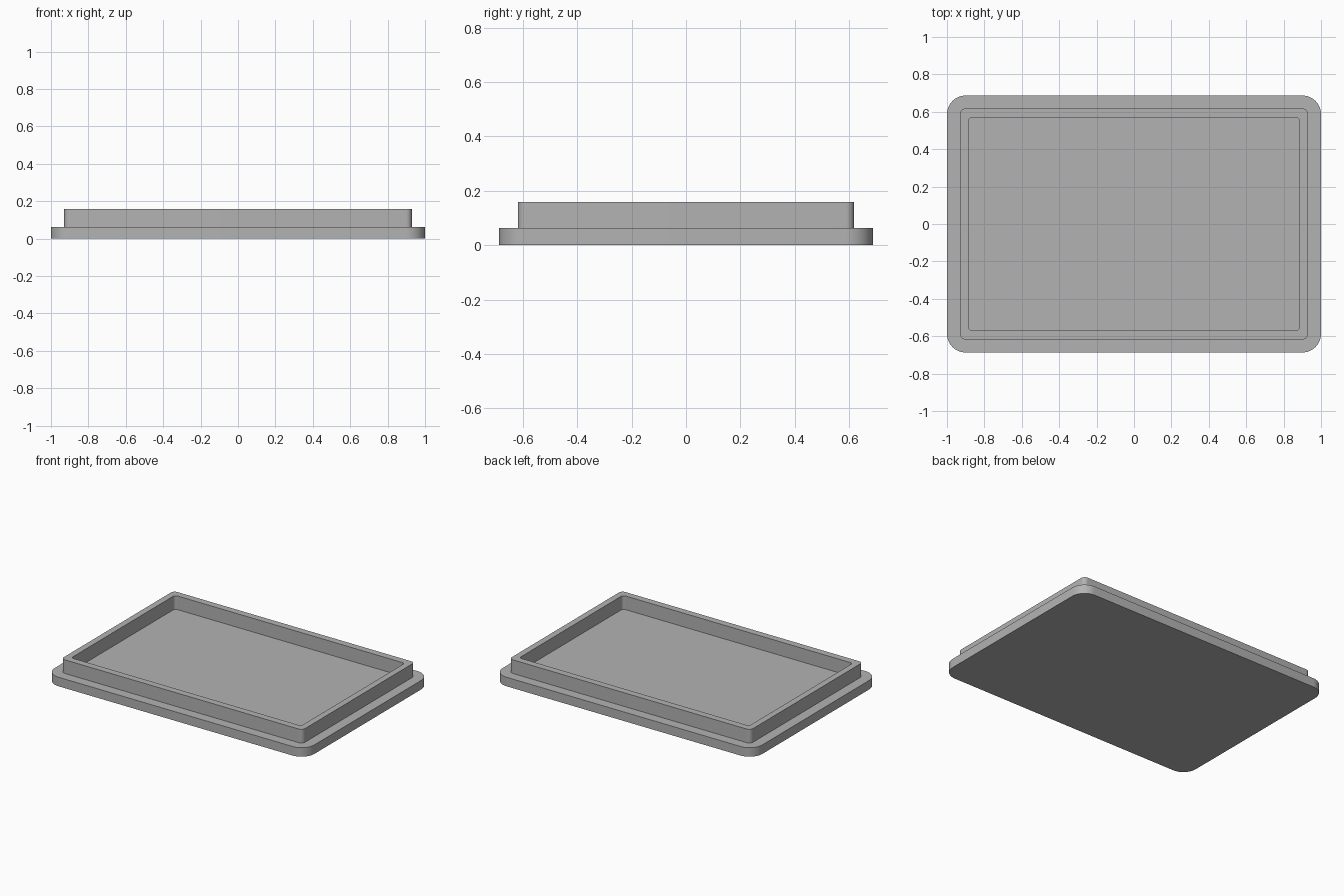
import bpy, bmesh
from math import sin, cos, pi

cube = bpy.data.objects.get("Cube")
if cube:
    bpy.data.objects.remove(cube, do_unlink=True)

# Single plain grey
grey = bpy.data.materials.new("plain_grey")
grey.use_nodes = True
colour = (0.45, 0.45, 0.45, 1)
grey.diffuse_color = colour
grey.node_tree.nodes["Principled BSDF"].inputs["Base Color"].default_value = colour

SEGMENTS = 12  # per rounded corner


def rounded_loop(bm, half_x, half_y, radius, z):
    """Counter-clockwise ring of vertices around a rounded rectangle."""
    ring = []
    for corner, (sx, sy) in enumerate([(1, 1), (-1, 1), (-1, -1), (1, -1)]):
        for i in range(SEGMENTS + 1):
            a = (corner + i / SEGMENTS) * pi / 2
            ring.append(bm.verts.new((sx * (half_x - radius) + radius * cos(a),
                                      sy * (half_y - radius) + radius * sin(a), z)))
    return ring


# Outlines: half width, half depth, corner radius
flange = (1.0, 0.687, 0.1)
wall_outside = (0.929, 0.618, 0.03)
wall_inside = (0.885, 0.57, 0.02)
plate_top, rim_top = 0.063, 0.158

# Stack of rings from the underside, over the rim, down to the recessed floor
bm = bmesh.new()
rings = [rounded_loop(bm, *outline, z) for outline, z in [
    (flange, 0), (flange, plate_top),
    (wall_outside, plate_top), (wall_outside, rim_top),
    (wall_inside, rim_top), (wall_inside, plate_top)]]
for low, high in zip(rings, rings[1:]):
    for i in range(len(low)):
        j = (i + 1) % len(low)
        bm.faces.new((low[i], low[j], high[j], high[i]))
bm.faces.new(rings[0][::-1])  # underside
bm.faces.new(rings[-1])       # recessed floor

mesh = bpy.data.meshes.new("lid_with_raised_rim")
bm.to_mesh(mesh)
bm.free()
mesh.materials.append(grey)
lid = bpy.data.objects.new("lid_with_raised_rim", mesh)
bpy.context.collection.objects.link(lid)

# Smooth corners, sharp edges
bpy.context.view_layer.objects.active = lid
lid.select_set(True)
bpy.ops.object.shade_smooth_by_angle(angle=pi / 6)
